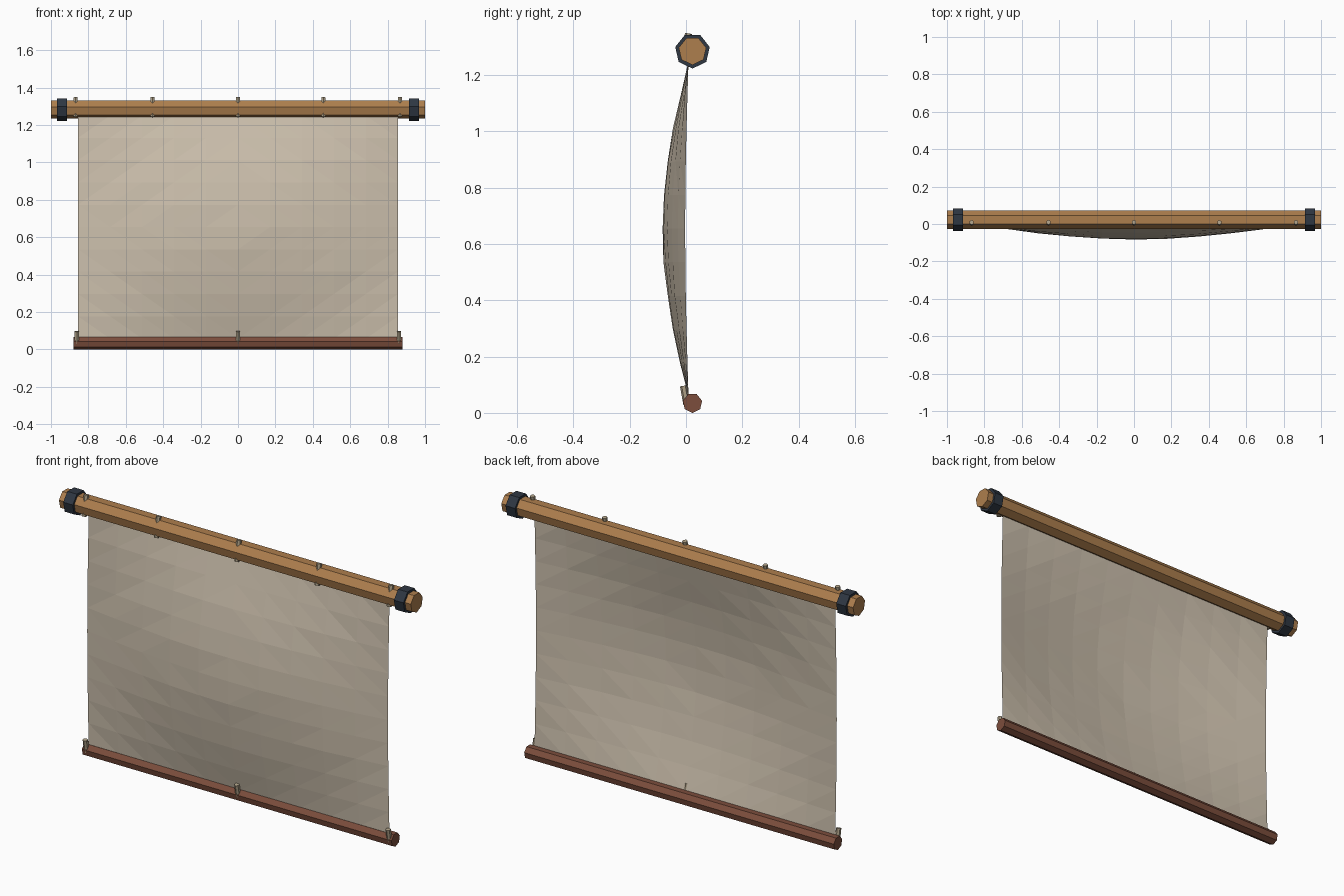
import bpy, bmesh, math, random
from mathutils import Vector

if "Cube" in bpy.data.objects:
    bpy.data.objects.remove(bpy.data.objects["Cube"])

random.seed(4)


def material(name, rgb):
    m = bpy.data.materials.new(name)
    m.diffuse_color = (*rgb, 1)
    m.use_nodes = True
    m.node_tree.nodes["Principled BSDF"].inputs["Base Color"].default_value = m.diffuse_color
    return m


OAK = material("oak wood", (0.42, 0.21, 0.075))
RED_WOOD = material("dark red wood", (0.2, 0.075, 0.045))
IRON = material("dark iron", (0.028, 0.038, 0.055))
CANVAS = material("canvas", (0.61, 0.53, 0.42))
ROPE = material("rope", (0.42, 0.35, 0.24))


def finish(bm, name, mat):
    bmesh.ops.recalc_face_normals(bm, faces=bm.faces)
    me = bpy.data.meshes.new(name)
    bm.to_mesh(me)
    bm.free()
    me.materials.append(mat)
    ob = bpy.data.objects.new(name, me)
    bpy.context.collection.objects.link(ob)
    return ob


def rod(name, a, b, r, sides, mat, start=-90):
    """Flat-sided rod from a to b; start is the angle of the first corner."""
    a, b = Vector(a), Vector(b)
    d = (b - a).normalized()
    side = Vector((0, 1, 0)) if abs(d.x) > 0.9 else Vector((1, 0, 0))
    up = d.cross(side).normalized()
    bm = bmesh.new()
    rings = []
    for p in (a, b):
        ring = []
        for k in range(sides):
            t = math.radians(start + 360 * k / sides)
            ring.append(bm.verts.new(p + r * (side * math.cos(t) + up * math.sin(t))))
        rings.append(ring)
    for k in range(sides):
        n = (k + 1) % sides
        bm.faces.new((rings[0][k], rings[0][n], rings[1][n], rings[1][k]))
    for ring in rings:
        bm.faces.new(ring)
    return finish(bm, name, mat)


# Seven-sided yard, its iron collars and the lower batten
YC, ZT, ZB = 0.023, 1.285, 0.035
rod("yard", (-1, YC, ZT), (1, YC, ZT), 0.05, 7, OAK)
for s, side in ((-1, "left"), (1, "right")):
    rod(side + "_collar", (s * 0.94 - 0.027, YC, ZT), (s * 0.94 + 0.027, YC, ZT), 0.0627, 7, IRON)
rod("lower_batten", (-0.88, YC, ZB), (0.88, YC, ZB), 0.035, 7, RED_WOOD)

# Sail bellying toward the front, slightly uneven
NX, NZ = 10, 10
bm = bmesh.new()
grid = []
for j in range(NZ + 1):
    v = j / NZ
    row = []
    for i in range(NX + 1):
        u = 2 * i / NX - 1
        belly = math.sin(math.pi * v)
        y = 0.009 - 0.012 * belly - 0.08 * belly * math.cos(math.pi * u / 2)
        if 0 < j < NZ and 0 < i < NX:
            y += random.uniform(-0.002, 0.002)
        row.append(bm.verts.new((0.855 * u, y, 0.058 + 1.192 * v)))
    grid.append(row)
for j in range(NZ):
    for i in range(NX):
        bm.faces.new((grid[j][i], grid[j][i + 1], grid[j + 1][i + 1], grid[j + 1][i]))
bmesh.ops.triangulate(bm, faces=bm.faces)
finish(bm, "sail", CANVAS)

# Rope ties through the yard and on the batten
for n, x in enumerate((-0.868, -0.457, 0, 0.456, 0.866)):
    rod(f"yard_tie_{n}", (x, -0.009, 1.243), (x, 0.009, 1.347), 0.0125, 6, ROPE)
for n, x in enumerate((-0.862, 0, 0.86)):
    rod(f"batten_tie_{n}", (x, 0.003, 0.03), (x, -0.009, 0.096), 0.0125, 6, ROPE)
